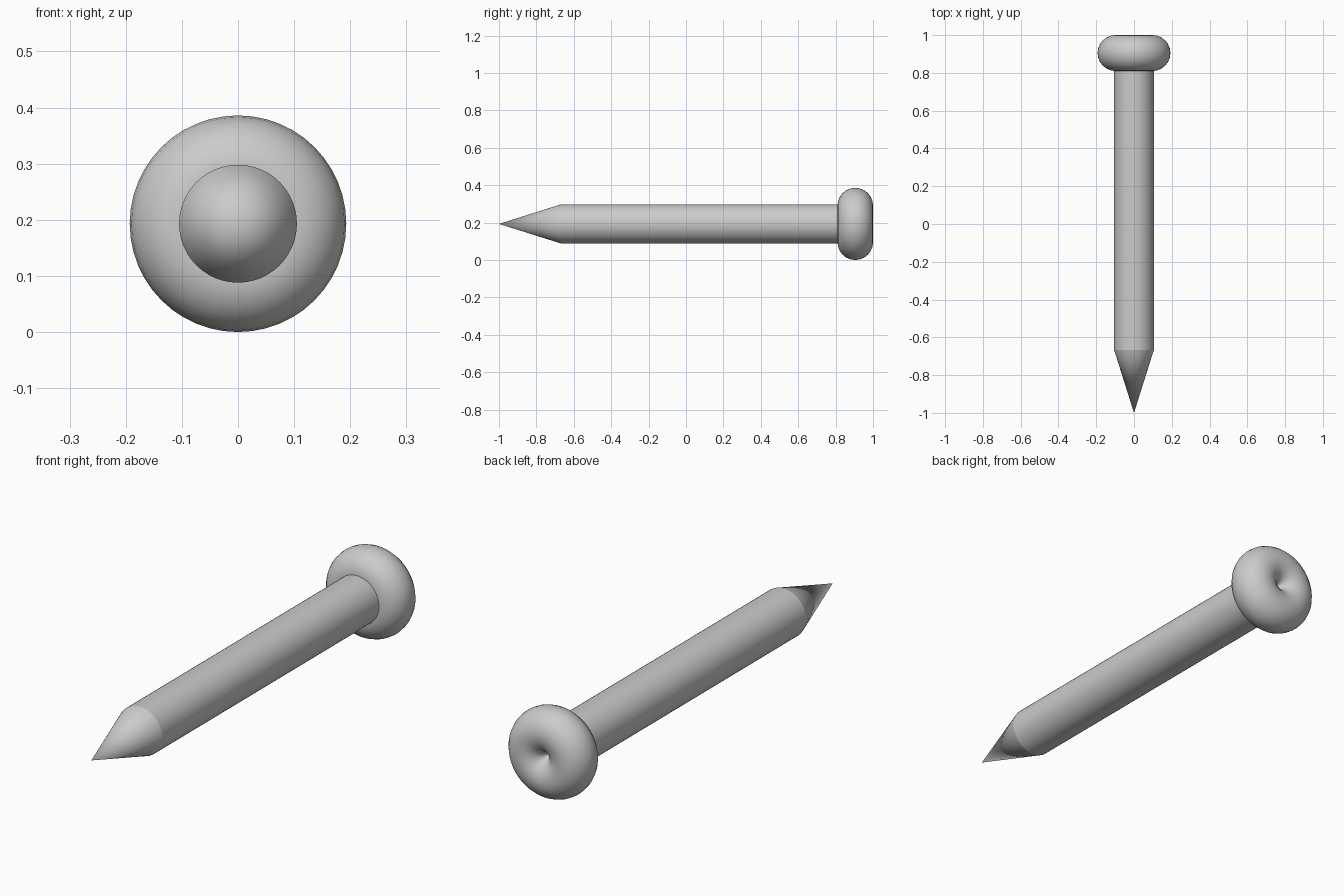
import bpy
from math import pi, radians

if "Cube" in bpy.data.objects:
    bpy.data.objects.remove(bpy.data.objects["Cube"])

AXIS_Z = 0.193      # height of the nail's centre line
SHAFT_R = 0.105
TIP_Y, TAPER_Y, SHAFT_END_Y, HEAD_Y = -1.0, -0.667, 0.83, 0.905


def finish(name):
    """Name the active part and shade it smooth, keeping sharp rims."""
    bpy.context.object.name = name
    bpy.ops.object.shade_smooth_by_angle(angle=radians(35))


def cone_along_y(name, y0, y1, r0, r1):
    """Cone or cylinder from y0 (radius r0) to y1 (radius r1)."""
    bpy.ops.mesh.primitive_cone_add(
        vertices=48, radius1=r0, radius2=r1, depth=y1 - y0,
        location=(0, (y0 + y1) / 2, AXIS_Z), rotation=(-pi / 2, 0, 0))
    finish(name)


# Pointed tip and straight shaft
cone_along_y("tip", TIP_Y, TAPER_Y, 0, SHAFT_R)
cone_along_y("shaft", TAPER_Y, SHAFT_END_Y, SHAFT_R, SHAFT_R)

# Rounded head: a torus whose hole closes to a dimple
bpy.ops.mesh.primitive_torus_add(
    major_radius=0.098, minor_radius=0.095,
    major_segments=48, minor_segments=24,
    location=(0, HEAD_Y, AXIS_Z), rotation=(pi / 2, 0, 0))
finish("head")
